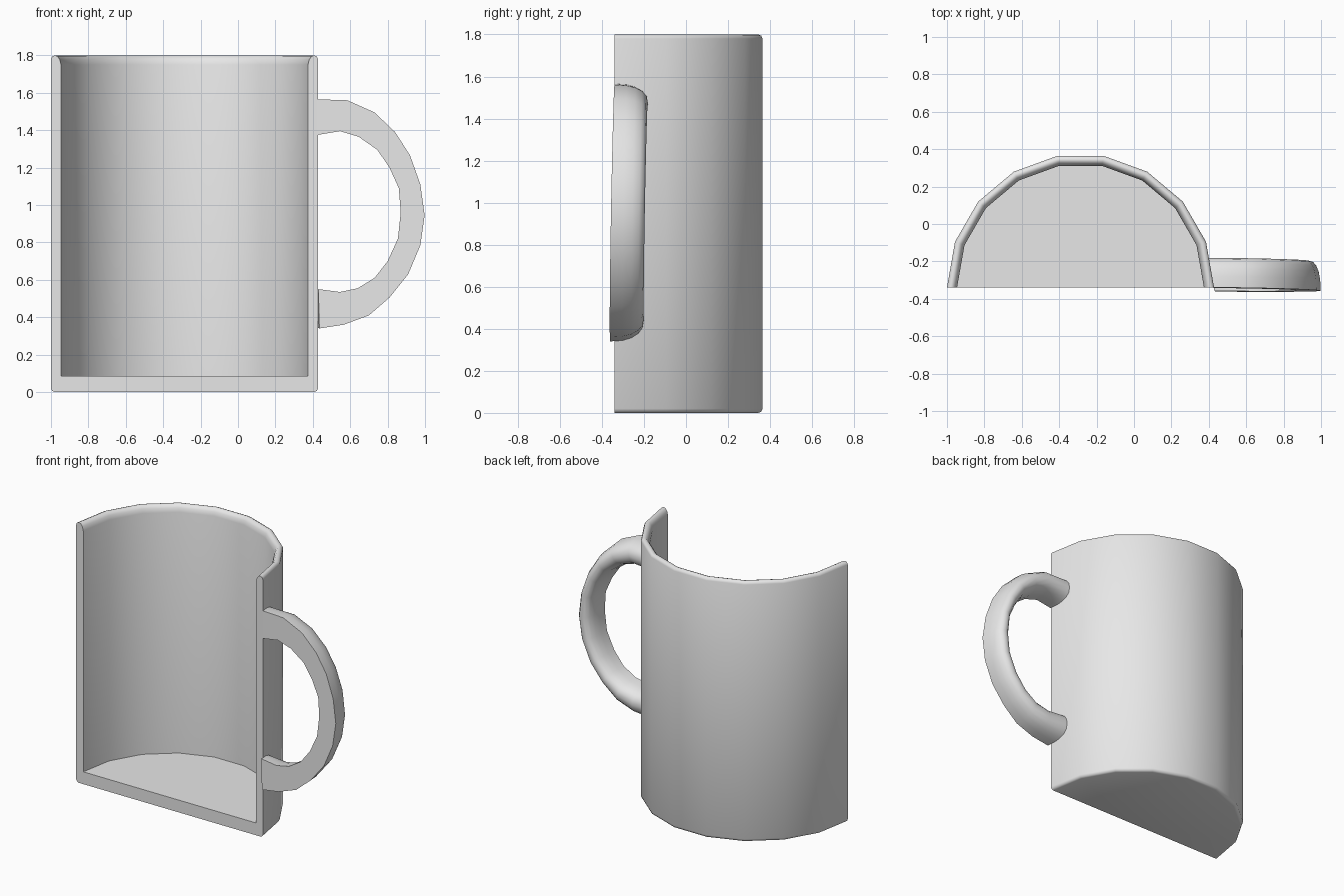
import bpy
import bmesh
from math import radians, pi, sin, cos
from mathutils import Vector

cube = bpy.data.objects.get("Cube")
if cube:
    bpy.data.objects.remove(cube, do_unlink=True)

# Single plain ceramic colour
ceramic = bpy.data.materials.new("light_grey_ceramic")
ceramic.use_nodes = True
grey = (0.8, 0.8, 0.8, 1)
ceramic.diffuse_color = grey
ceramic.node_tree.nodes["Principled BSDF"].inputs["Base Color"].default_value = grey


def finish(name, bm):
    """Turn a bmesh into a smooth-shaded object with crisp edges."""
    bmesh.ops.recalc_face_normals(bm, faces=bm.faces)
    mesh = bpy.data.meshes.new(name)
    bm.to_mesh(mesh)
    bm.free()
    mesh.materials.append(ceramic)
    obj = bpy.data.objects.new(name, mesh)
    bpy.context.collection.objects.link(obj)
    bpy.ops.object.select_all(action="DESELECT")
    obj.select_set(True)
    bpy.context.view_layer.objects.active = obj
    bpy.ops.object.shade_smooth_by_angle(angle=radians(50))
    return obj


# Cup: wall, rounded rim and floor, turned through half a circle
centre = Vector((-0.286, -0.339, 0))
outer, inner, height, floor = 0.714, 0.66, 1.8, 0.085
profile = [
    (0, 0), (outer - 0.02, 0), (outer - 0.006, 0.006), (outer, 0.02),
    (outer, height - 0.02), (outer - 0.006, height - 0.006),
    (outer - 0.02, height), (inner + 0.02, height - 0.004),
    (inner + 0.007, height - 0.022), (inner, height - 0.05),
    (inner, floor), (0, floor),
]
bm = bmesh.new()
verts = [bm.verts.new(centre + Vector((r, 0, z))) for r, z in profile]
edges = [bm.edges.new(pair) for pair in zip(verts, verts[1:])]
bmesh.ops.spin(bm, geom=verts + edges, cent=centre, axis=(0, 0, 1),
               angle=pi, steps=9, use_duplicate=False)
bmesh.ops.remove_doubles(bm, verts=bm.verts, dist=0.0005)
# Flat cut face closing the front
rim_edges = [e for e in bm.edges if e.is_boundary]
bmesh.ops.holes_fill(bm, edges=rim_edges, sides=0)
finish("half_cup", bm)

# Handle: D-shaped section swept between an outer and an inner outline (x, z)
outer_line = [
    (0.425, 1.565), (0.585, 1.56), (0.73, 1.495), (0.84, 1.39), (0.92, 1.265),
    (0.975, 1.11), (0.998, 0.945), (0.975, 0.785), (0.91, 0.63),
    (0.81, 0.505), (0.7, 0.41), (0.565, 0.36), (0.435, 0.34),
]
inner_line = [
    (0.425, 1.375), (0.545, 1.395), (0.645, 1.365), (0.745, 1.295), (0.81, 1.2),
    (0.86, 1.09), (0.87, 0.96), (0.855, 0.82), (0.8, 0.7),
    (0.73, 0.61), (0.64, 0.555), (0.545, 0.535), (0.43, 0.55),
]
steps = 10
depth = 0.16


def squash(value):
    """Square off a circle coordinate slightly."""
    return abs(value) ** 0.85 * (1 if value >= 0 else -1)


bm = bmesh.new()
rings = []
last = len(outer_line) - 1
for i, (a, b) in enumerate(zip(outer_line, inner_line)):
    a, b = Vector(a), Vector(b)
    middle, half = (a + b) / 2, (a - b) / 2
    ring = []
    for k in range(steps + 1):
        t = pi * k / steps
        x, z = middle + half * squash(cos(t))
        back = depth * squash(sin(t))
        # The front leans very slightly forward towards the bottom
        y = centre.y - 0.012 * (x - 0.425) - 0.018 * (1.565 - z) + back
        # The two ends follow the curve of the cup wall
        if i in (0, last):
            x -= 0.17 * back
        ring.append(bm.verts.new((x, y, z)))
    rings.append(ring)
for r0, r1 in zip(rings, rings[1:]):
    for k in range(steps + 1):
        n = (k + 1) % (steps + 1)
        bm.faces.new((r0[k], r0[n], r1[n], r1[k]))
for ring in (rings[0], rings[-1]):
    bm.faces.new(ring)
finish("half_handle", bm)
